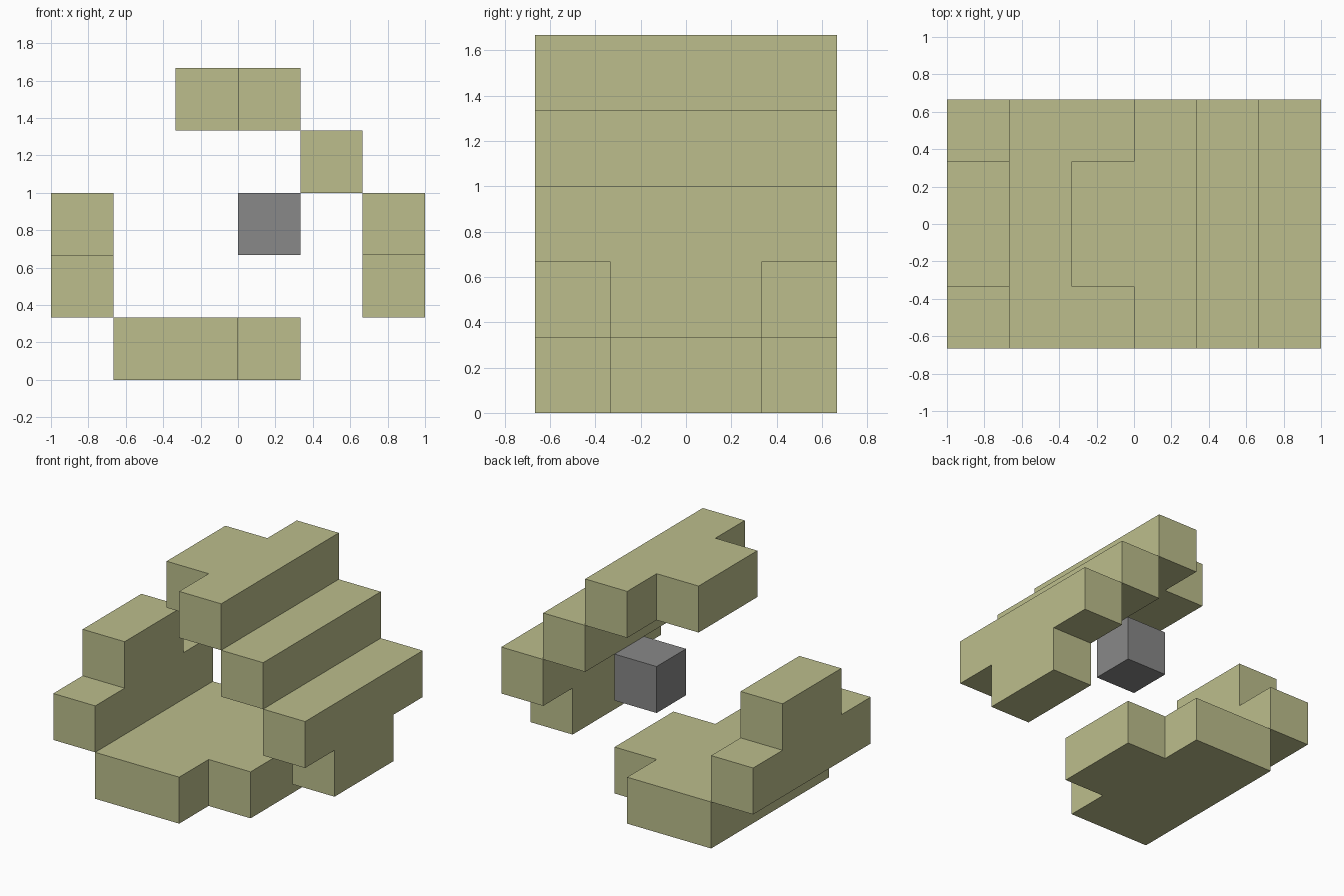
import bpy
import bmesh
from mathutils import Vector

CELL = 1 / 3
ORIGIN = Vector((-1, -2 * CELL, 0))

old = bpy.data.objects.get("Cube")
if old:
    bpy.data.objects.remove(old, do_unlink=True)


def make_material(name, colour):
    mat = bpy.data.materials.new(name)
    mat.use_nodes = True
    mat.diffuse_color = colour
    bsdf = next(n for n in mat.node_tree.nodes if n.type == 'BSDF_PRINCIPLED')
    bsdf.inputs["Base Color"].default_value = colour
    return mat


def prism(name, outline, depth, mat):
    """Extrude a closed outline, given in cells, along a depth vector in cells."""
    bm = bmesh.new()
    face = bm.faces.new([bm.verts.new(p) for p in outline])
    top = bmesh.ops.extrude_face_region(bm, geom=[face], use_keep_orig=True)
    moved = [g for g in top["geom"] if isinstance(g, bmesh.types.BMVert)]
    bmesh.ops.translate(bm, verts=moved, vec=depth)
    bmesh.ops.recalc_face_normals(bm, faces=bm.faces)
    for v in bm.verts:
        v.co = ORIGIN + v.co * CELL
    mesh = bpy.data.meshes.new(name)
    bm.to_mesh(mesh)
    bm.free()
    mesh.materials.append(mat)
    obj = bpy.data.objects.new(name, mesh)
    bpy.context.collection.objects.link(obj)
    return obj


def tee(start, joint, tip):
    """T outline: full-width bar from start to joint, half-width tab out to tip."""
    return [(start, 0), (joint, 0), (joint, 1), (tip, 1),
            (tip, 3), (joint, 3), (joint, 4), (start, 4)]


khaki = make_material("khaki", (0.503, 0.515, 0.262, 1))
grey = make_material("grey", (0.246, 0.246, 0.246, 1))

# Horizontal slabs with a tab on one side
prism("floor", [(x, y, 0) for x, y in tee(1, 3, 4)], (0, 0, 1), khaki)
prism("roof", [(x, y, 4) for x, y in tee(4, 3, 2)], (0, 0, 1), khaki)

# Upright walls: one with its tab up, one with its tab down
prism("right_wall", [(0, y, z) for z, y in tee(1, 2, 3)], (1, 0, 0), khaki)
prism("left_wall", [(5, y, z) for z, y in tee(3, 2, 1)], (1, 0, 0), khaki)

# Stepped beam between the left wall and the roof
prism("step_beam", [(4, 0, 3), (5, 0, 3), (5, 0, 4), (4, 0, 4)], (0, 4, 0), khaki)

# Floating core block
prism("core_block", [(3, 2, 2), (4, 2, 2), (4, 2, 3), (3, 2, 3)], (0, 1, 0), grey)
